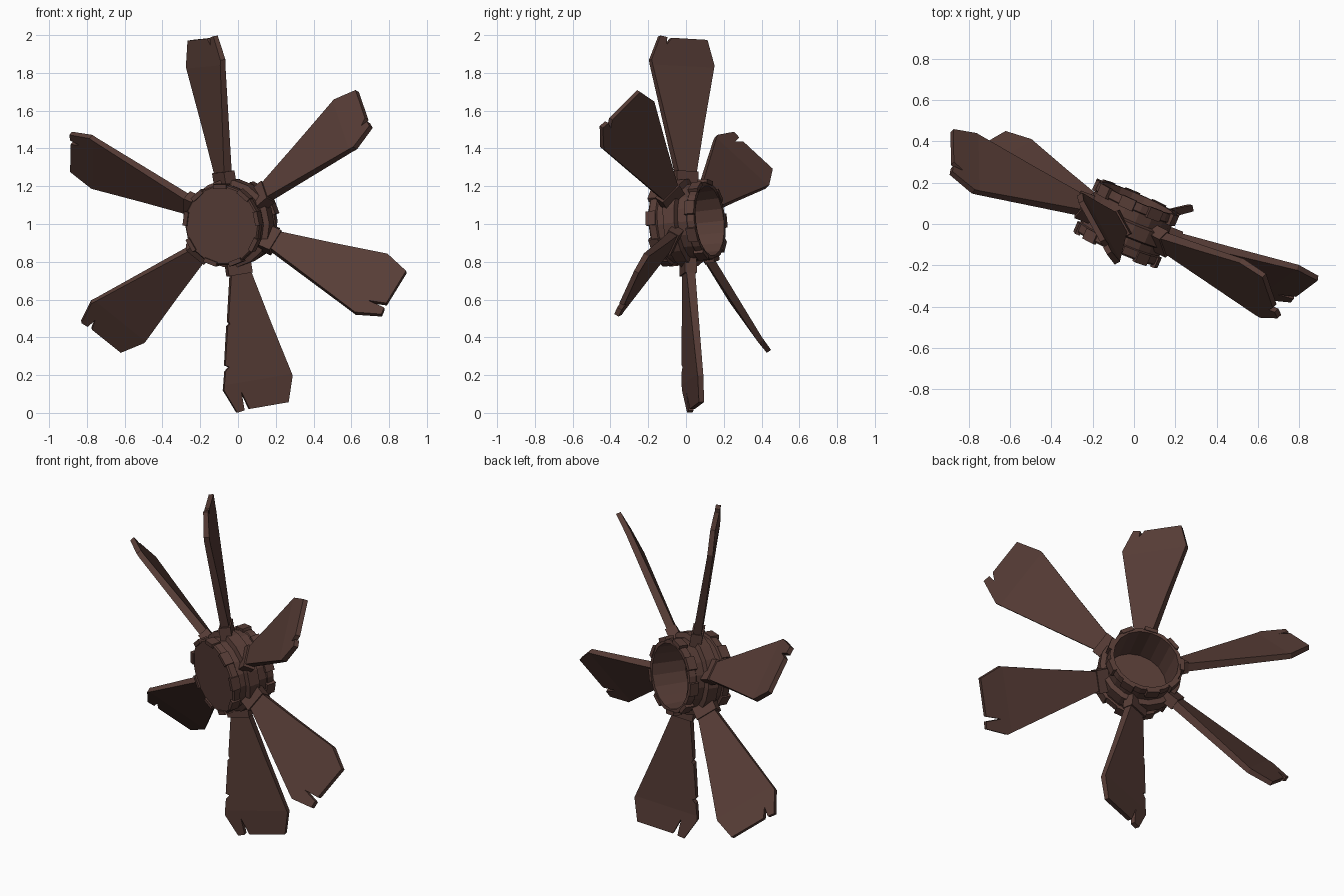
import bpy, bmesh, math
from mathutils import Matrix, Vector

cube = bpy.data.objects.get("Cube")
if cube:
    bpy.data.objects.remove(cube, do_unlink=True)

brown = bpy.data.materials.new("dark_rust_brown")
brown.use_nodes = True
colour = (0.095, 0.046, 0.037, 1)
brown.diffuse_color = colour
bsdf = brown.node_tree.nodes["Principled BSDF"]
bsdf.inputs["Base Color"].default_value = colour
bsdf.inputs["Roughness"].default_value = 0.8

# Whole rotor: axis along local y, turned and tipped slightly
ROTOR = (Matrix.Translation((-0.035, 0.003, 1.005))
         @ Matrix.Rotation(math.radians(-23.5), 4, 'Z')
         @ Matrix.Rotation(math.radians(5.5), 4, 'X'))
PITCH = math.radians(37)


def finish(name, bm, matrix):
    bmesh.ops.recalc_face_normals(bm, faces=bm.faces)
    mesh = bpy.data.meshes.new(name)
    bm.to_mesh(mesh)
    bm.free()
    mesh.materials.append(brown)
    obj = bpy.data.objects.new(name, mesh)
    obj.matrix_world = matrix
    bpy.context.collection.objects.link(obj)
    return obj


def lathe(name, profile, sides):
    """Spin (radius, depth) points round the rotor axis."""
    bm = bmesh.new()
    verts = [bm.verts.new((r, d, 0)) for r, d in profile]
    edges = [bm.edges.new(pair) for pair in zip(verts, verts[1:])]
    bmesh.ops.spin(bm, geom=verts + edges, cent=(0, 0, 0), axis=(0, 1, 0),
                   angle=math.tau, steps=sides, use_duplicate=False)
    bmesh.ops.remove_doubles(bm, verts=bm.verts, dist=0.0005)
    return finish(name, bm, ROTOR)


def block(name, size, matrix):
    bm = bmesh.new()
    bmesh.ops.create_cube(bm, size=1, matrix=Matrix.Diagonal((*size, 1)))
    return finish(name, bm, matrix)


def spoke(angle, pitch):
    """Frame with x outward, y along the chord, z backward through the thickness."""
    a = math.radians(angle)
    out = Vector((math.cos(a), 0, math.sin(a)))
    tangent = Vector((math.sin(a), 0, -math.cos(a)))
    chord = tangent * math.cos(pitch) - Vector((0, 1, 0)) * math.sin(pitch)
    frame = Matrix((out, chord, out.cross(chord))).transposed()
    return ROTOR @ frame.to_4x4()


# Hub: closed front cap, open recessed back
lathe("hub", [(0, -0.13), (0.207, -0.13), (0.214, -0.122), (0.214, -0.085),
              (0.205, -0.08), (0.205, 0.09), (0.211, 0.095), (0.208, 0.135),
              (0.186, 0.135), (0.178, -0.075), (0, -0.075)], 18)
lathe("middle_flange", [(0.2, -0.045), (0.234, -0.035), (0.234, 0.03),
                        (0.2, 0.04)], 18)

# Low lugs round both rims
for i in range(9):
    for label, depth, turn in (("front", -0.112, 10), ("back", 0.112, 20)):
        block(f"{label}_lug_{i + 1}", (0.024, 0.075, 0.055),
              spoke(i * 40 + turn, 0) @ Matrix.Translation((0.207, 0, depth)))

# Blade outline: (distance from axis, chord position), running to the split tip
TRAILING = [(0.2, 0.04), (0.2, -0.04), (0.25, -0.055), (0.53, -0.118),
            (0.85, -0.195), (0.986, -0.153), (0.987, 0.062)]
LEADING = [(0.99, 0.09), (0.996, 0.131), (0.867, 0.186)]
NICKS = [(0.77, 0.162), (0.75, 0.138), (0.738, 0.158), (0.535, 0.112),
         (0.525, 0.098), (0.51, 0.104)]
ROOT = [(0.25, 0.045)]
FOLD = 0.84


def blade(name, outline, frame):
    """Extrude the outline, thin it outward and fold the tip backward."""
    bm = bmesh.new()
    face = bm.faces.new([bm.verts.new((r, c, -0.5)) for r, c in outline])
    grown = bmesh.ops.extrude_face_region(bm, geom=[face], use_keep_orig=True)
    top = [v for v in grown["geom"] if isinstance(v, bmesh.types.BMVert)]
    bmesh.ops.translate(bm, verts=top, vec=(0, 0, 1))
    bmesh.ops.bisect_plane(bm, geom=bm.verts[:] + bm.edges[:] + bm.faces[:],
                           plane_co=(FOLD, 0, 0), plane_no=(1, 0, 0))
    for v in bm.verts:
        thickness = 0.055 - 0.028 * v.co.x
        v.co.z = v.co.z * thickness + 0.07 * max(0, v.co.x - FOLD)
    finish(name, bm, frame)


# Each blade is split to a different depth; the lowest also has a chipped edge
for i, split in enumerate((0.95, 0.95, 0.895, 0.89, 0.93, 0.93)):
    frame = spoke(97.5 - 60 * i, PITCH)
    chips = NICKS if i == 3 else []
    blade(f"blade_{i + 1}", TRAILING + [(split, 0.093)] + LEADING + chips + ROOT,
          frame)

    # Socket holding the blade root
    block(f"blade_socket_{i + 1}", (0.08, 0.13, 0.065),
          frame @ Matrix.Translation((0.235, 0, 0)))
